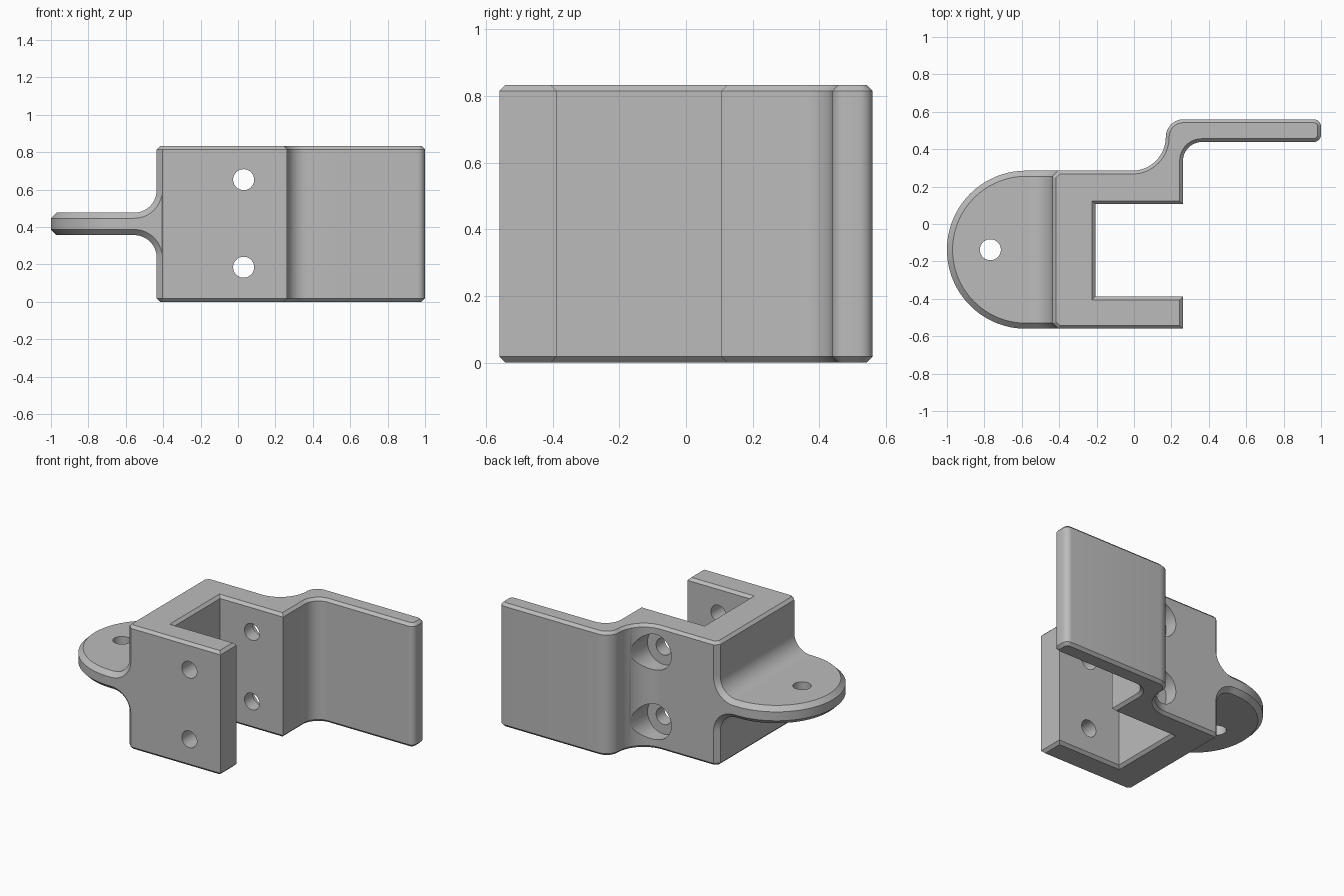
import bpy, bmesh
from math import radians, cos, sin
from mathutils import Vector, Matrix

cube = bpy.data.objects.get("Cube")
if cube:
    bpy.data.objects.remove(cube, do_unlink=True)

HEIGHT, MID = 0.833, 0.4165
FRONT, BACK, LEFT_FACE = -0.56, 0.285, -0.435
CENTRE_Y, RADIUS = (FRONT + BACK) / 2, (BACK - FRONT) / 2
RIM = 0.03            # chamfer of the mounting tab
HALF = 0.06           # half thickness of the mounting tab
HOLE = 0.056

grey = bpy.data.materials.new("plain grey")
grey.use_nodes = True
grey.diffuse_color = (0.5, 0.5, 0.5, 1)
grey.node_tree.nodes["Principled BSDF"].inputs["Base Color"].default_value = (0.5, 0.5, 0.5, 1)


def arc(cx, cy, r, start, end, steps=12):
    angles = [radians(start + (end - start) * i / steps) for i in range(steps + 1)]
    return [(cx + r * cos(a), cy + r * sin(a)) for a in angles]


def finish(name, bm):
    bmesh.ops.recalc_face_normals(bm, faces=bm.faces)
    mesh = bpy.data.meshes.new(name)
    bm.to_mesh(mesh)
    bm.free()
    mesh.materials.append(grey)
    obj = bpy.data.objects.new(name, mesh)
    bpy.context.collection.objects.link(obj)
    return obj


def loft(name, sections, chamfer=0):
    """Skin matching closed sections, optionally chamfering both caps."""
    bm = bmesh.new()
    rings = [[bm.verts.new(p) for p in s] for s in sections]
    for a, b in zip(rings, rings[1:]):
        for i in range(len(a)):
            j = (i + 1) % len(a)
            bm.faces.new((a[i], a[j], b[j], b[i]))
    caps = [bm.faces.new(rings[0]), bm.faces.new(rings[-1])]
    bmesh.ops.recalc_face_normals(bm, faces=bm.faces)
    if chamfer:
        rim = [e for f in caps for e in f.edges]
        bmesh.ops.bevel(bm, geom=rim, offset=chamfer, offset_type='OFFSET',
                        segments=1, profile=0.5, affect='EDGES')
    return finish(name, bm)


def prism(name, outline, low, high, chamfer):
    return loft(name, [[(x, y, z) for x, y in outline] for z in (low, high)], chamfer)


def drill(target, centre, radius, depth, axis):
    """Cut a round hole whose midpoint is centre."""
    bm = bmesh.new()
    turn = Vector((0, 0, 1)).rotation_difference(Vector(axis)).to_matrix().to_4x4()
    bmesh.ops.create_cone(bm, cap_ends=True, segments=48, radius1=radius, radius2=radius,
                          depth=depth, matrix=Matrix.Translation(centre) @ turn)
    cutter = finish("hole_cutter", bm)
    cutter.hide_render = True
    mod = target.modifiers.new("hole", 'BOOLEAN')
    mod.operation, mod.solver, mod.object = 'DIFFERENCE', 'EXACT', cutter
    bpy.context.view_layer.objects.active = target
    bpy.ops.object.modifier_apply(modifier=mod.name)
    bpy.data.objects.remove(cutter, do_unlink=True)


# Clamp body: open channel with an offset arm
ARM_X = 0.262
outline = [(LEFT_FACE + RIM, FRONT), (ARM_X, FRONT), (ARM_X, -0.388),
           (-0.207, -0.388), (-0.207, 0.106), (ARM_X, 0.106)]
outline += arc(ARM_X + 0.1, 0.338, 0.1, 180, 90)
outline += arc(0.96, 0.478, 0.04, -90, 0, 6)
outline += arc(0.96, 0.52, 0.04, 0, 90, 6)
outline += arc(0.265, 0.465, 0.095, 90, 180)
outline += arc(-0.01, 0.465, 0.18, 0, -90, 16)[1:]
outline += [(LEFT_FACE + RIM, BACK), (LEFT_FACE, BACK - RIM),
            (LEFT_FACE, FRONT + RIM), ]
body = prism("clamp_body", outline, 0, HEIGHT, 0.018)

# Screw holes through both jaws, counterbored from behind
for z in (0.185, 0.653):
    drill(body, (0.03, 0, z), HOLE, 2, (0, 1, 0))
    drill(body, (0.03, 0.195 + 0.3, z), 0.12, 0.6, (0, 1, 0))

# Rounded mounting tab with one hole
tab_outline = arc(RADIUS - 1, CENTRE_Y, RADIUS, 90, 270, 64)
tab_outline += [(-0.52, FRONT), (-0.52, BACK)]
tab = prism("mounting_tab", tab_outline, MID - HALF, MID + HALF, RIM)
drill(tab, (-0.768, CENTRE_Y, MID), HOLE, 1, (0, 0, 1))

# Flared fillet joining tab to body, its ends chamfered like the tab rim
FLARE = 0.12


def flare_section(y, inset):
    upper = arc(LEFT_FACE - FLARE, HALF + FLARE, FLARE + inset, -90, 0, 14)
    profile = upper + [(x, -z) for x, z in reversed(upper)]
    return [(x, y, MID + z) for x, z in profile]


flare = loft("tab_fillet", [flare_section(FRONT, RIM), flare_section(FRONT + RIM, 0),
                            flare_section(BACK - RIM, 0), flare_section(BACK, RIM)])

# Smooth curves, keep chamfers crisp
bpy.ops.object.select_all(action='DESELECT')
for obj in (body, tab, flare):
    obj.select_set(True)
bpy.context.view_layer.objects.active = body
bpy.ops.object.shade_smooth_by_angle(angle=radians(30))
